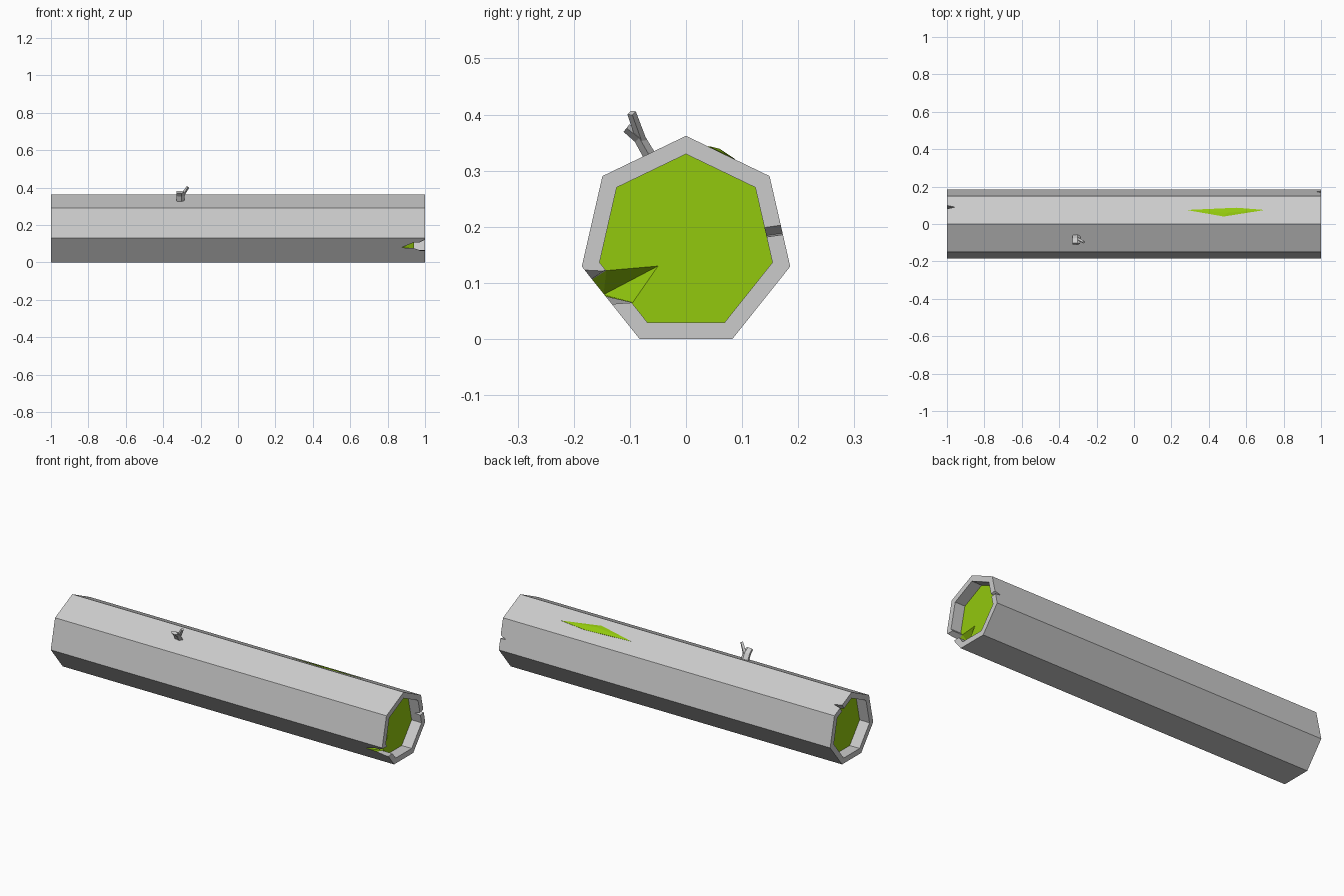
import bpy, bmesh, math
from mathutils import Vector

if "Cube" in bpy.data.objects:
    bpy.data.objects.remove(bpy.data.objects["Cube"])

bark = bpy.data.materials.new("bark")
sap = bpy.data.materials.new("green_wood")
sap.diffuse_color = (0.29, 0.58, 0.004, 1)
sap.use_nodes = True
sap.node_tree.nodes["Principled BSDF"].inputs["Base Color"].default_value = sap.diffuse_color
R, RI, CZ = 0.1905, 0.158, 0.1716


def loft(name, rings, green=(), caps=(0, 0), mats=(bark, sap)):
    """Skin equal-sized rings of points; 'green' lists the green bands."""
    bm = bmesh.new()
    vs = [[bm.verts.new(p) for p in ring] for ring in rings]
    n = len(rings[0])
    for k in range(len(vs) - 1):
        for i in range(n):
            j = (i + 1) % n
            f = bm.faces.new((vs[k][i], vs[k][j], vs[k + 1][j], vs[k + 1][i]))
            f.material_index = int(k in green)
    for ring, m in zip((vs[0], vs[-1]), caps):
        bm.faces.new(ring).material_index = m
    bmesh.ops.remove_doubles(bm, verts=bm.verts, dist=1e-6)
    bmesh.ops.recalc_face_normals(bm, faces=bm.faces)
    me = bpy.data.meshes.new(name)
    bm.to_mesh(me)
    bm.free()
    for m in mats:
        me.materials.append(m)
    ob = bpy.data.objects.new(name, me)
    bpy.context.collection.objects.link(ob)
    return ob


def heptagon(x, r):
    return [(x, r * math.sin(a), CZ + r * math.cos(a))
            for a in (math.tau * i / 7 for i in range(7))]


def at(x, pts):
    return [(x, y, z) for y, z in pts]


# Seven-sided log with recessed green ends
log = loft("log", [heptagon(x, r) for x, r in
                   ((-0.94, RI), (-1, RI), (-1, R), (1, R), (1, RI), (0.94, RI))],
           caps=(1, 1))

# Large split at the right end, green where it enters the wood
cutters = [loft("split_cutter", [
    at(0.875, [(-0.147, 0.079)] * 5),
    at(0.94, [(-0.19, 0.092), (-0.142, 0.122), (-0.05, 0.13), (-0.095, 0.065), (-0.16, 0.08)]),
    at(1.01, [(-0.215, 0.13), (-0.14, 0.126), (-0.05, 0.13), (-0.095, 0.065), (-0.165, 0.06)]),
], green=(0,))]


def nick(name, x_tip, x_end, y, z, half, lean):
    """Small wedge through the rim at an outer surface point."""
    p = Vector((0, y, z))
    n = Vector((0, y, z - CZ)).normalized()
    t = Vector((0, -n.z, n.y))
    tip = [p + n * d + t * lean + Vector((x_tip, 0, 0)) for d in (0.02, 0.02, -0.06, -0.06)]
    end = [p + n * d + t * s * half + Vector((x_end, 0, 0))
           for d, s in ((0.02, -1), (0.02, 1), (-0.06, 1), (-0.06, -1))]
    cutters.append(loft(name, [tip, end]))


# Small rim nicks
nick("right_nick_cutter", 0.965, 1.01, 0.169, 0.196, 0.011, -0.008)
nick("left_nick_cutter", -0.955, -1.01, 0.09, 0.318, 0.012, 0.0)

for c in cutters:
    c.hide_render = True
    c.hide_set(True)
    mod = log.modifiers.new(c.name, "BOOLEAN")
    mod.operation, mod.solver, mod.object = "DIFFERENCE", "EXACT", c


# Green scar slightly raised from the upper back face
def on_face(x, y, h):
    s = (R - R * math.cos(math.tau / 7)) / (R * math.sin(math.tau / 7))
    return (x, y, CZ + R - s * y + h)


outline = [(0.28, 0.075), (0.55, 0.087), (0.70, 0.075), (0.48, 0.04)]
loft("bark_scar", [[on_face(x, y, -0.006) for x, y in outline],
                   [on_face(x, y, 0.001) for x, y in outline],
                   [on_face(0.5, 0.06, 0.006)] * 4], mats=(sap, sap))


# Broken branch stub with a thin twig
def tube(name, path, sides=5):
    rings = []
    pts = [Vector(p[:3]) for p in path]
    for k, (p, spec) in enumerate(zip(pts, path)):
        d = (pts[min(k + 1, len(pts) - 1)] - pts[max(k - 1, 0)]).normalized()
        u = (Vector((1, 0, 0)) - d * d.x).normalized()
        v = d.cross(u)
        rings.append([p + u * spec[3] * math.cos(a) + v * spec[4] * math.sin(a)
                      for a in (math.tau * i / sides for i in range(sides))])
    return loft(name, rings, mats=(bark,))


tube("branch_stub", [(-0.31, -0.06, 0.318, 0.025, 0.012),
                     (-0.31, -0.083, 0.358, 0.024, 0.011),
                     (-0.31, -0.106, 0.376, 0.022, 0.009)])
tube("twig", [(-0.302, -0.078, 0.35, 0.011, 0.009),
              (-0.268, -0.097, 0.403, 0.008, 0.008)], 4)
